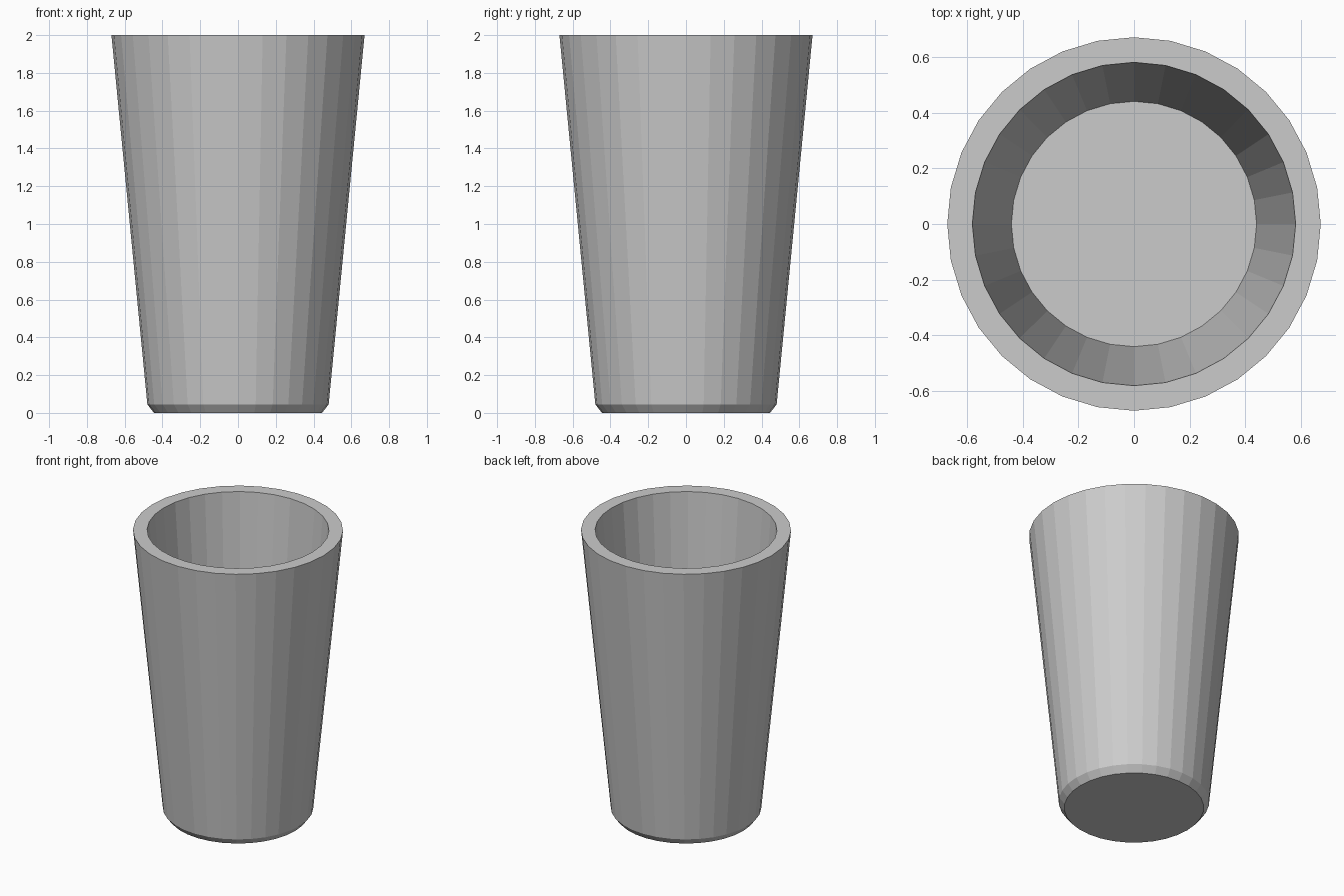
import bpy, bmesh, math

if "Cube" in bpy.data.objects:
    bpy.data.objects.remove(bpy.data.objects["Cube"])

SIDES = 32
# (radius, height): underside, chamfer, outer wall, rim, inner wall, floor
PROFILE = [(0.445, 0.0), (0.48, 0.045), (0.67, 2.0), (0.58, 2.0), (0.44, 0.25)]


def lathe(name, profile, sides):
    bm = bmesh.new()
    rings = []
    for r, z in profile:
        rings.append([bm.verts.new((r * math.cos(2 * math.pi * i / sides),
                                    r * math.sin(2 * math.pi * i / sides), z))
                      for i in range(sides)])
    for low, high in zip(rings, rings[1:]):
        for i in range(sides):
            j = (i + 1) % sides
            bm.faces.new((low[i], low[j], high[j], high[i]))
    # flat underside and inner floor
    bm.faces.new(rings[0][::-1])
    bm.faces.new(rings[-1])
    bmesh.ops.recalc_face_normals(bm, faces=bm.faces[:])
    mesh = bpy.data.meshes.new(name)
    bm.to_mesh(mesh)
    bm.free()
    obj = bpy.data.objects.new(name, mesh)
    bpy.context.collection.objects.link(obj)
    return obj


# hollow tapered tumbler
lathe("tumbler", PROFILE, SIDES)
